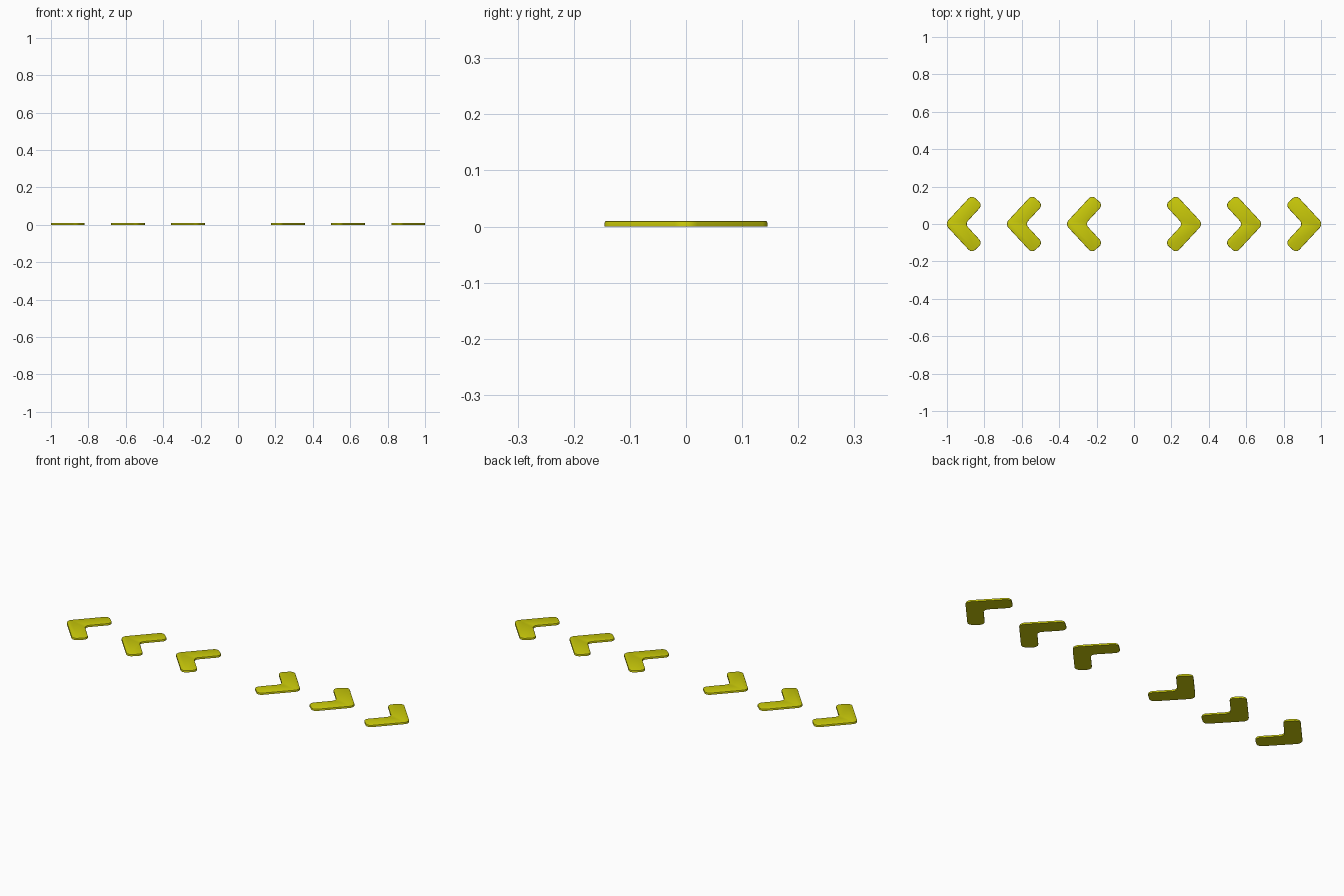
import bpy, bmesh, math
from mathutils import Vector

if "Cube" in bpy.data.objects:
    bpy.data.objects.remove(bpy.data.objects["Cube"])

HEIGHT, EDGE = 0.01, 0.003

yellow = bpy.data.materials.new("arrow yellow")
yellow.diffuse_color = (0.6, 0.6, 0.003, 1)
yellow.use_nodes = True
yellow.node_tree.nodes["Principled BSDF"].inputs["Base Color"].default_value = yellow.diffuse_color


def fillet(corners, steps=6):
    """Round each (x, y, radius) corner of a closed outline with an arc."""
    out = []
    for i, (x, y, r) in enumerate(corners):
        p = Vector((x, y))
        a = (Vector(corners[i - 1][:2]) - p).normalized()
        b = (Vector(corners[(i + 1) % len(corners)][:2]) - p).normalized()
        half = a.angle(b) / 2
        centre = p + (a + b).normalized() * (r / math.sin(half))
        va = p + a * (r / math.tan(half)) - centre
        vb = p + b * (r / math.tan(half)) - centre
        sweep = va.angle(vb)
        for k in range(steps + 1):
            t = k / steps
            out.append(centre + (va * math.sin((1 - t) * sweep)
                                 + vb * math.sin(t * sweep)) / math.sin(sweep))
    return out


# chevron pointing to +x, tip near the origin
upper = [(-0.132, 0.155, 0.025), (-0.191, 0.102, 0.025)]
outline = fillet([(0.012, 0, 0.03)] + upper + [(-0.097, 0, 0.025)]
                 + [(x, -y, r) for x, y, r in reversed(upper)])


def chevron(name, tip, side):
    bm = bmesh.new()
    face = bm.faces.new([bm.verts.new((side * (tip + p.x), p.y, 0)) for p in outline])
    top = bmesh.ops.extrude_face_region(bm, geom=[face])["geom"]
    top_verts = [v for v in top if isinstance(v, bmesh.types.BMVert)]
    bmesh.ops.translate(bm, verts=top_verts, vec=(0, 0, HEIGHT))
    bmesh.ops.recalc_face_normals(bm, faces=bm.faces)
    # softened upper rim
    rim = [e for e in bm.edges if all(v.co.z > HEIGHT / 2 for v in e.verts)]
    bmesh.ops.bevel(bm, geom=rim, offset=EDGE, segments=2, profile=0.5, affect='EDGES')
    mesh = bpy.data.meshes.new(name)
    bm.to_mesh(mesh)
    bm.free()
    mesh.materials.append(yellow)
    ob = bpy.data.objects.new(name, mesh)
    bpy.context.collection.objects.link(ob)
    bpy.ops.object.select_all(action='DESELECT')
    bpy.context.view_layer.objects.active = ob
    ob.select_set(True)
    bpy.ops.object.shade_smooth_by_angle(angle=math.radians(35))


# three chevrons on each side, pointing outwards
for label, side in (("right", 1), ("left", -1)):
    for i, tip in enumerate((1.0, 0.678, 0.357)):
        chevron(f"{label}_chevron_{i + 1}", tip, side)
